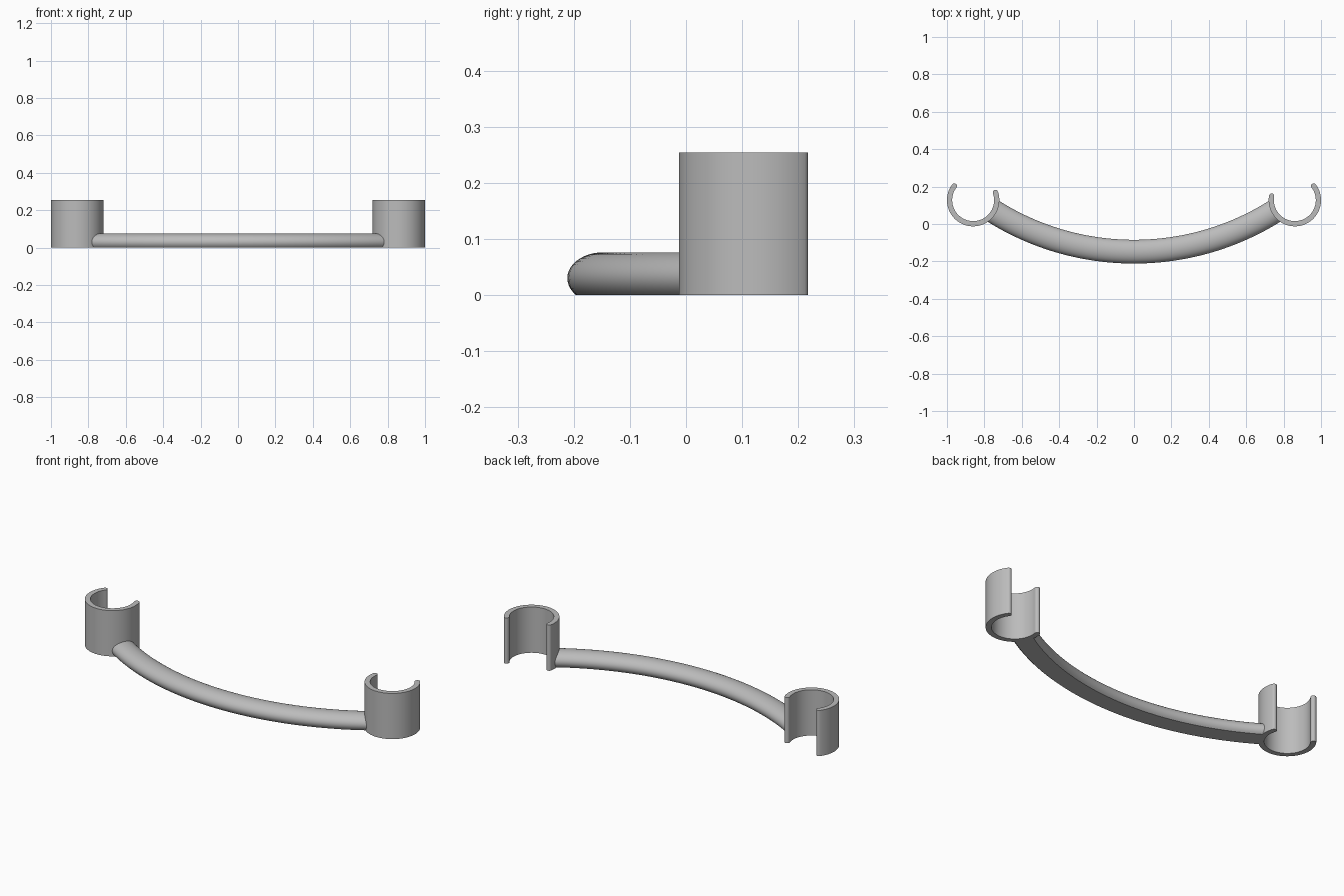
import bpy, bmesh
from math import sin, cos, radians, asin, pi
from mathutils import Vector

if "Cube" in bpy.data.objects:
    bpy.data.objects.remove(bpy.data.objects["Cube"])

CLIP_X, CLIP_Y, CLIP_H = 0.86, 0.1275, 0.254
MID_R, HALF_WALL = 0.126, 0.014
ARC_R, ARC_Y = 1.418, 1.27

grey = bpy.data.materials.new("satin grey")
grey.use_nodes = True
grey.diffuse_color = (0.5, 0.5, 0.5, 1)
grey.node_tree.nodes["Principled BSDF"].inputs["Base Color"].default_value = (0.5, 0.5, 0.5, 1)


def make_object(name, bm):
    bmesh.ops.recalc_face_normals(bm, faces=bm.faces)
    mesh = bpy.data.meshes.new(name)
    bm.to_mesh(mesh)
    bm.free()
    obj = bpy.data.objects.new(name, mesh)
    bpy.context.collection.objects.link(obj)
    mesh.materials.append(grey)
    return obj


def smooth(obj):
    bpy.ops.object.select_all(action='DESELECT')
    obj.select_set(True)
    bpy.context.view_layer.objects.active = obj
    bpy.ops.object.shade_smooth_by_angle(angle=radians(35))


def arc(center, radius, start, end, steps):
    """Points along an arc, angles in degrees."""
    return [center + radius * Vector((cos(a), sin(a)))
            for a in (radians(start + (end - start) * i / steps) for i in range(steps + 1))]


def clip(name, x, start, end):
    """Open C-shaped ring with rounded lips, extruded upwards."""
    c = Vector((x, CLIP_Y))
    lip_a = arc(c, MID_R, start, start, 1)[0]
    lip_b = arc(c, MID_R, end, end, 1)[0]
    outline = arc(c, MID_R + HALF_WALL, start, end, 64)
    outline += arc(lip_b, HALF_WALL, end, end + 180, 10)[1:-1]
    outline += arc(c, MID_R - HALF_WALL, end, start, 64)
    outline += arc(lip_a, HALF_WALL, start + 180, start + 360, 10)[1:-1]
    bm = bmesh.new()
    face = bm.faces.new([bm.verts.new((p.x, p.y, 0)) for p in outline])
    top = bmesh.ops.extrude_face_region(bm, geom=[face])["geom"]
    bmesh.ops.translate(bm, vec=(0, 0, CLIP_H),
                        verts=[v for v in top if isinstance(v, bmesh.types.BMVert)])
    smooth(make_object(name, bm))


# Curved bar: flat-bottomed oval section swept along a shallow arc
half_w, half_h, mid_z = 0.0635, 0.046, 0.03
dip = asin(mid_z / half_h)
section = [(half_w * cos(t), mid_z + half_h * sin(t))
           for t in (-dip + (pi + 2 * dip) * i / 32 for i in range(33))]
sweep = asin(CLIP_X / ARC_R)
bm = bmesh.new()
rings = []
for i in range(65):
    a = sweep * (i / 32 - 1)
    rings.append([bm.verts.new(((ARC_R + u) * sin(a), ARC_Y - (ARC_R + u) * cos(a), max(z, 0)))
                  for u, z in section])
for r, s in zip(rings, rings[1:]):
    for j in range(len(section)):
        k = (j + 1) % len(section)
        bm.faces.new((r[j], r[k], s[k], s[j]))
bm.faces.new(rings[0])
bm.faces.new(rings[-1])
bar = make_object("curved_bar", bm)

# Trim the bar ends inside the clip walls
for side in (-1, 1):
    bm = bmesh.new()
    bmesh.ops.create_cone(bm, cap_ends=True, segments=96, radius1=MID_R, radius2=MID_R, depth=1)
    bmesh.ops.translate(bm, vec=(side * CLIP_X, CLIP_Y, 0), verts=bm.verts)
    cutter = make_object("end_cutter", bm)
    cutter.hide_render = True
    mod = bar.modifiers.new("trim", 'BOOLEAN')
    mod.operation = 'DIFFERENCE'
    mod.solver = 'EXACT'
    mod.object = cutter
    bpy.ops.object.select_all(action='DESELECT')
    bpy.context.view_layer.objects.active = bar
    bar.select_set(True)
    bpy.ops.object.modifier_apply(modifier=mod.name)
    bpy.data.objects.remove(cutter)
smooth(bar)

# Clips at both ends, each opening towards the back
clip("right_clip", -CLIP_X, 143, 379)
clip("left_clip", CLIP_X, 170, 397)
